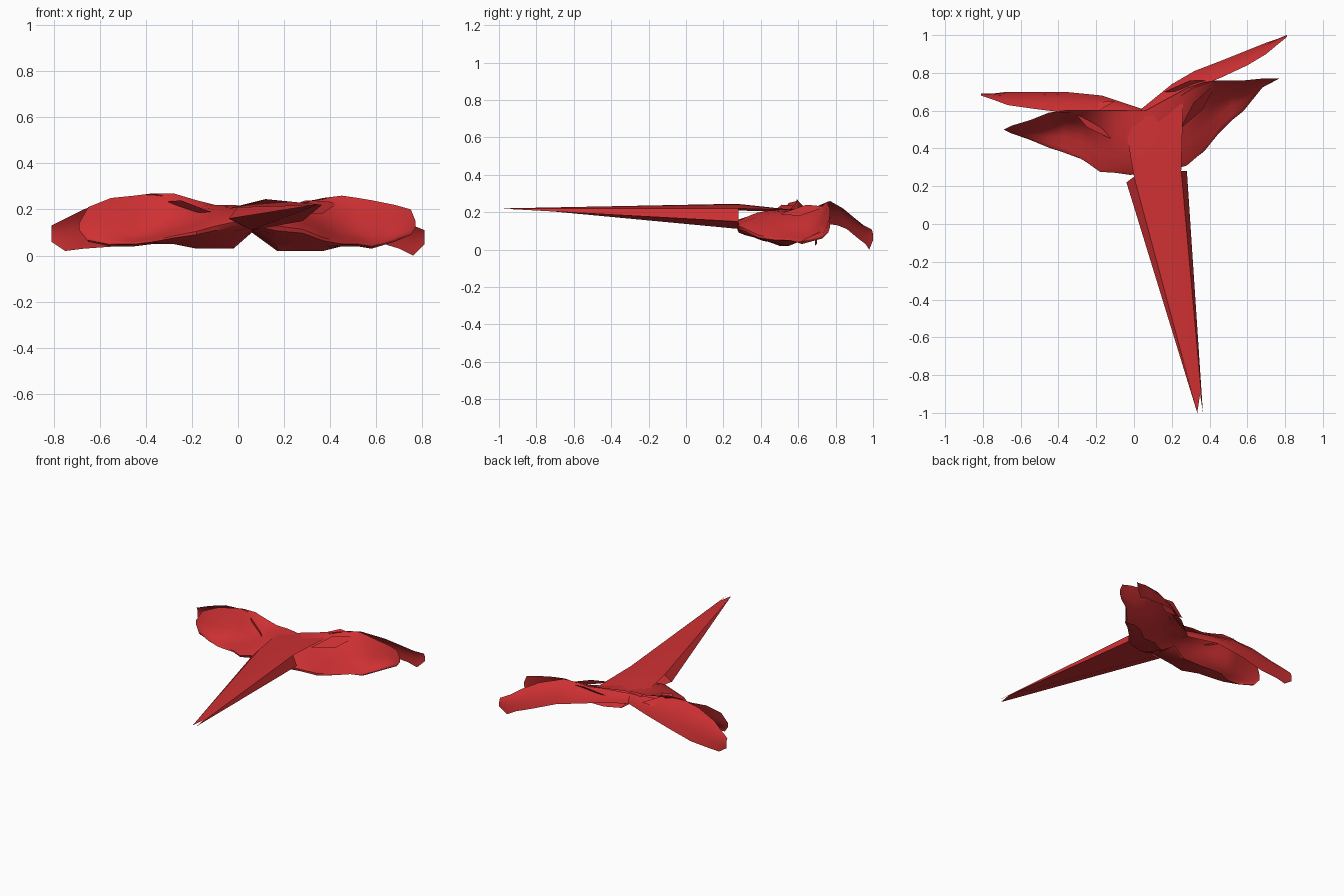
import bpy
import math
from mathutils import Vector

# Remove the default cube
default_cube = bpy.data.objects.get("Cube")
if default_cube:
    bpy.data.objects.remove(default_cube, do_unlink=True)

# Single red material
red = bpy.data.materials.new("petal_red")
red.use_nodes = True
red.diffuse_color = (0.62, 0.03, 0.033, 1.0)
red.node_tree.nodes["Principled BSDF"].inputs["Base Color"].default_value = red.diffuse_color


def make_sheet(name, rows, outward):
    """Skin equal-length rows of points, with normals facing the outward side."""
    width = len(rows[0])
    points = [point for row in rows for point in row]
    faces = []
    for r in range(len(rows) - 1):
        for c in range(width - 1):
            first = r * width + c
            faces.append((first, first + 1, first + width + 1, first + width))
    mesh = bpy.data.meshes.new(name)
    mesh.from_pydata(points, [], faces)
    mesh.update()
    total = sum((p.normal * p.area for p in mesh.polygons), Vector())
    if total.dot(Vector(outward)) < 0:
        mesh.flip_normals()
    mesh.materials.append(red)
    obj = bpy.data.objects.new(name, mesh)
    bpy.context.collection.objects.link(obj)
    bpy.ops.object.select_all(action="DESELECT")
    obj.select_set(True)
    bpy.context.view_layer.objects.active = obj
    bpy.ops.object.shade_smooth_by_angle(angle=math.radians(35))
    return obj


def petal_section(x, *profile):
    """Round off a profile of (y, z) corners by cutting them twice."""
    points = [Vector((x, y, z)) for y, z in profile]
    for _ in range(2):
        cut = [points[0]]
        for a, b in zip(points, points[1:]):
            cut += [a.lerp(b, 0.2), a.lerp(b, 0.8)]
        points = cut + [points[-1]]
    return points


def blade_section(x, y_up, z_up, y_low, z_low, steps=4):
    """Slanted strip with a light bulge towards the back."""
    section = []
    for i in range(steps + 1):
        t = i / steps
        bulge = 0.08 * abs(z_up - z_low) * math.sin(math.pi * t)
        section.append((x, y_up + (y_low - y_up) * t + bulge,
                        z_up + (z_low - z_up) * t + bulge))
    return section


# Front petals: x, then (y, z) of the curled underside, front lip, shelf and raised rim
centre_section = (0.06, (0.5, 0.1), (0.23, 0.13), (0.4, 0.21), (0.6, 0.21))
left_petal = [
    centre_section,
    (0.17, (0.5, 0.02), (0.23, 0.12), (0.45, 0.2), (0.66, 0.22)),
    (0.28, (0.55, 0.02), (0.26, 0.11), (0.5, 0.16), (0.72, 0.23)),
    (0.37, (0.55, 0.02), (0.34, 0.07), (0.58, 0.13), (0.75, 0.25)),
    (0.45, (0.6, 0.04), (0.45, 0.05), (0.64, 0.1), (0.76, 0.26)),
    (0.52, (0.62, 0.04), (0.53, 0.05), (0.68, 0.09), (0.76, 0.25)),
    (0.58, (0.62, 0.03), (0.59, 0.04), (0.69, 0.08), (0.76, 0.24)),
    (0.68, (0.73, 0.06), (0.72, 0.07), (0.75, 0.12), (0.77, 0.22)),
    (0.75, (0.76, 0.09), (0.76, 0.1), (0.76, 0.14), (0.77, 0.2)),
    (0.77, (0.77, 0.12), (0.77, 0.13), (0.77, 0.14), (0.77, 0.15)),
]
right_petal = [
    centre_section,
    (-0.02, (0.5, 0.03), (0.22, 0.14), (0.4, 0.2), (0.6, 0.22)),
    (-0.1, (0.5, 0.03), (0.23, 0.12), (0.42, 0.19), (0.6, 0.22)),
    (-0.18, (0.5, 0.03), (0.23, 0.1), (0.45, 0.15), (0.6, 0.24)),
    (-0.28, (0.48, 0.05), (0.31, 0.08), (0.5, 0.12), (0.6, 0.27)),
    (-0.37, (0.48, 0.05), (0.35, 0.06), (0.52, 0.09), (0.6, 0.27)),
    (-0.45, (0.45, 0.04), (0.39, 0.05), (0.5, 0.08), (0.59, 0.26)),
    (-0.55, (0.46, 0.04), (0.44, 0.05), (0.49, 0.1), (0.55, 0.25)),
    (-0.65, (0.48, 0.06), (0.48, 0.07), (0.5, 0.13), (0.52, 0.21)),
    (-0.69, (0.5, 0.11), (0.5, 0.12), (0.5, 0.13), (0.5, 0.14)),
]
make_sheet("left_front_petal", [petal_section(*s) for s in left_petal], (0, -1, 0))
make_sheet("right_front_petal", [petal_section(*s) for s in right_petal], (0, -1, 0))

# Back petals: x, upper edge y and z, lower edge y and z
left_blade = [
    (0.04, 0.58, 0.19, 0.61, 0.13),
    (0.2, 0.65, 0.21, 0.74, 0.14),
    (0.32, 0.72, 0.24, 0.81, 0.13),
    (0.45, 0.77, 0.26, 0.86, 0.11),
    (0.6, 0.84, 0.22, 0.92, 0.06),
    (0.7, 0.9, 0.17, 0.96, 0.03),
    (0.76, 0.95, 0.13, 0.98, 0),
    (0.81, 0.99, 0.11, 1, 0.05),
]
right_blade = [
    (0.04, 0.58, 0.19, 0.61, 0.13),
    (-0.17, 0.6, 0.22, 0.68, 0.12),
    (-0.37, 0.59, 0.27, 0.7, 0.08),
    (-0.53, 0.61, 0.25, 0.7, 0.04),
    (-0.67, 0.63, 0.2, 0.7, 0.03),
    (-0.75, 0.66, 0.16, 0.69, 0.02),
    (-0.81, 0.68, 0.13, 0.69, 0.06),
]
make_sheet("left_back_petal", [blade_section(*s) for s in left_blade], (0, 1, 0))
make_sheet("right_back_petal", [blade_section(*s) for s in right_blade], (0, 1, 0))

# Long spike: a ridged roof with steep flared walls, split at the tip
left_tip, right_tip, notch = (0.335, -1, 0.22), (0.365, -1, 0.22), (0.35, -0.9, 0.222)
spike_roof = [
    [(-0.06, 0.6, 0.2), (0.1, 0.6, 0.21), (0.26, 0.64, 0.21)],
    [(0, 0.25, 0.21), (0.12, 0.27, 0.245), (0.25, 0.28, 0.22)],
    [left_tip, notch, right_tip],
]
left_wall = [
    [(0, 0.25, 0.21), (-0.04, 0.22, 0.16), (0.06, 0.29, 0.11)],
    [left_tip, left_tip, notch],
]
right_wall = [
    [(0.25, 0.28, 0.22), (0.28, 0.28, 0.15), (0.06, 0.29, 0.11)],
    [right_tip, right_tip, notch],
]
make_sheet("spike_roof", spike_roof, (0, 0, 1))
make_sheet("spike_left_wall", left_wall, (-1, 0, -1))
make_sheet("spike_right_wall", right_wall, (1, 0, -1))

# Small folded slivers standing where the petals meet
slivers = {
    "left_inner_sliver": ((0.24, 0.5), (0.44, 0.75), 0.03),
    "left_outer_sliver": ((0.16, 0.7), (0.44, 0.76), 0.03),
    "right_inner_sliver": ((-0.12, 0.45), (-0.34, 0.62), 0.03),
    "right_outer_sliver": ((-0.1, 0.65), (-0.34, 0.58), 0.03),
}
for name, (start, end, breadth) in slivers.items():
    a, b = Vector((*start, 0.19)), Vector((*end, 0.23))
    side = (b - a).cross(Vector((0, 0, 1))).normalized() * breadth
    mid = (a + b) / 2
    drop = Vector((0, 0, 0.03))
    make_sheet(name, [[a, a, a], [mid - side + drop, mid, mid + side - drop], [b, b, b]], (0, 0, 1))
